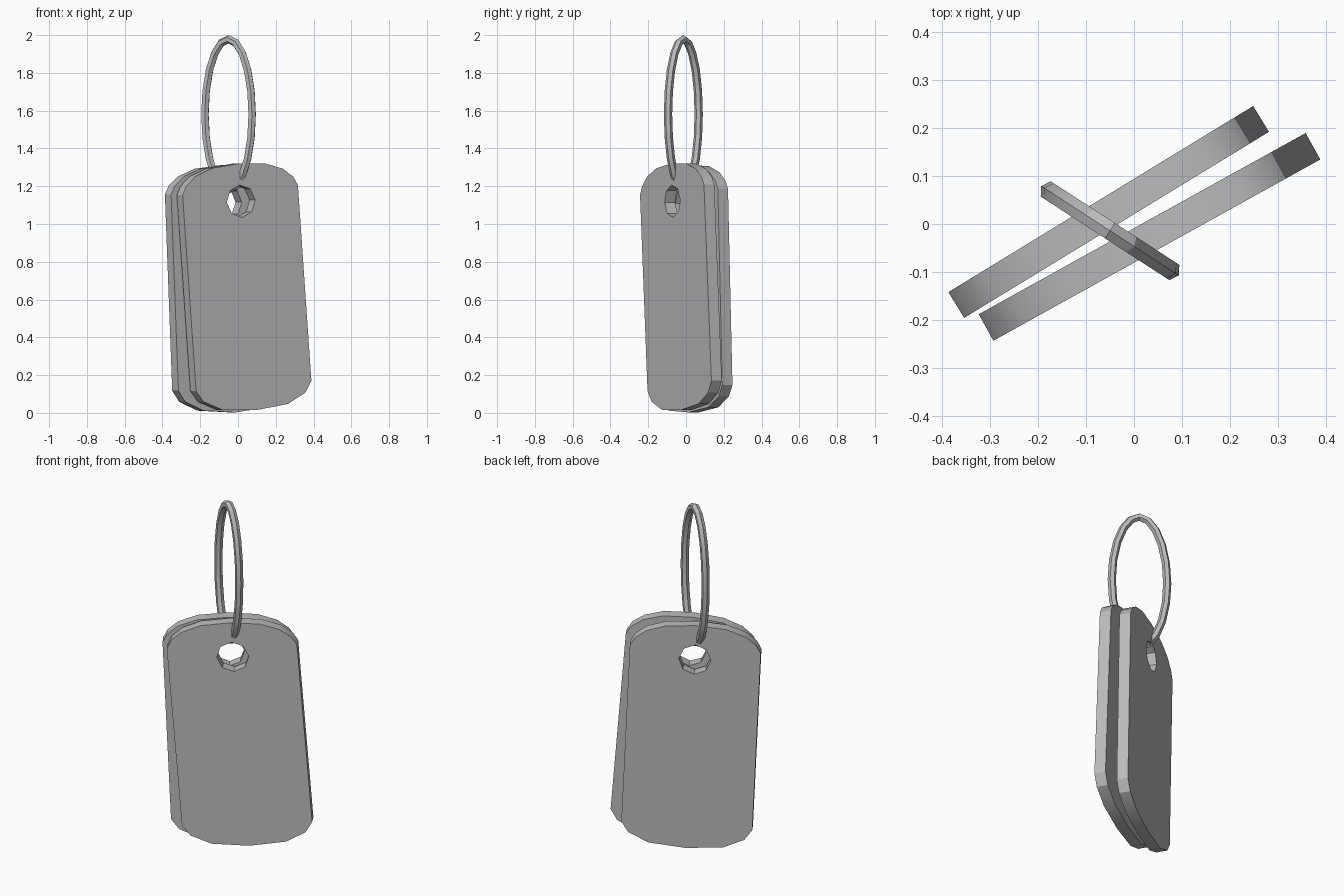
import bpy, bmesh
from math import sin, cos, pi, radians
from mathutils import Matrix, Vector

if "Cube" in bpy.data.objects:
    bpy.data.objects.remove(bpy.data.objects["Cube"])

steel = bpy.data.materials.new("steel_grey")
steel.use_nodes = True
colour = (0.5, 0.5, 0.5, 1)
steel.diffuse_color = colour
steel.node_tree.nodes["Principled BSDF"].inputs["Base Color"].default_value = colour


def finish(name, bm, place):
    """Turn a bmesh into a placed, shaded object."""
    bmesh.ops.recalc_face_normals(bm, faces=bm.faces)
    mesh = bpy.data.meshes.new(name)
    bm.to_mesh(mesh)
    bm.free()
    mesh.transform(place)
    mesh.materials.append(steel)
    obj = bpy.data.objects.new(name, mesh)
    bpy.context.collection.objects.link(obj)
    bpy.ops.object.select_all(action='DESELECT')
    obj.select_set(True)
    bpy.context.view_layer.objects.active = obj
    bpy.ops.object.shade_smooth_by_angle(angle=radians(25))
    return obj


def upright(location, turn, roll=0):
    """Stand a flat shape up, facing the front, then turn it about z."""
    return (Matrix.Translation(location) @ Matrix.Rotation(radians(turn), 4, 'Z')
            @ Matrix.Rotation(pi / 2, 4, 'X') @ Matrix.Rotation(radians(roll), 4, 'Z'))


# Half of the tag outline, from the bottom middle to the top middle
HALF = [(0, -0.655), (0.2, -0.637), (0.31, -0.585), (0.35, -0.525),
        (0.35, 0.515), (0.325, 0.56), (0.265, 0.607), (0.16, 0.643), (0, 0.655)]
OUTLINE = HALF + [(-x, y) for x, y in HALF[-2:0:-1]]
HOLE = [(0.086 * sin(k * pi / 4), 0.455 + 0.086 * cos(k * pi / 4)) for k in range(8)]
THICK = 0.063


def make_tag(name, location, turn, roll):
    bm = bmesh.new()
    edges = []
    for loop in (OUTLINE, HOLE):
        vs = [bm.verts.new((x, y, -THICK / 2)) for x, y in loop]
        edges += [bm.edges.new((vs[i - 1], vs[i])) for i in range(len(vs))]
    bmesh.ops.triangle_fill(bm, edges=edges, use_beauty=True, normal=Vector((0, 0, 1)))
    # Thicken the plate, keeping the back face
    new = bmesh.ops.extrude_face_region(bm, geom=bm.faces[:], use_keep_orig=True)
    moved = [v for v in new["geom"] if isinstance(v, bmesh.types.BMVert)]
    bmesh.ops.translate(bm, verts=moved, vec=(0, 0, THICK))
    return finish(name, bm, upright(location, turn, roll))


def make_ring(name, location, turn, half_w, half_h, radius, steps=20, sides=6):
    bm = bmesh.new()
    rows = []
    for i in range(steps):
        t = 2 * pi * i / steps
        centre = Vector((half_w * cos(t), half_h * sin(t), 0))
        out = Vector((half_h * cos(t), half_w * sin(t), 0)).normalized()
        rows.append([bm.verts.new(centre + radius * (out * cos(a) + Vector((0, 0, sin(a)))))
                     for a in (2 * pi * k / sides for k in range(sides))])
    for i in range(steps):
        for k in range(sides):
            bm.faces.new((rows[i - 1][k - 1], rows[i][k - 1], rows[i][k], rows[i - 1][k]))
    return finish(name, bm, upright(location, turn))


make_tag("front_tag", (0.032, -0.027, 0.667), 29, 4.5)
make_tag("back_tag", (-0.053, 0.025, 0.657), 31.4, 2.5)
make_ring("hanging_ring", (-0.05, -0.014, 1.58), -33, 0.149, 0.398, 0.022)
